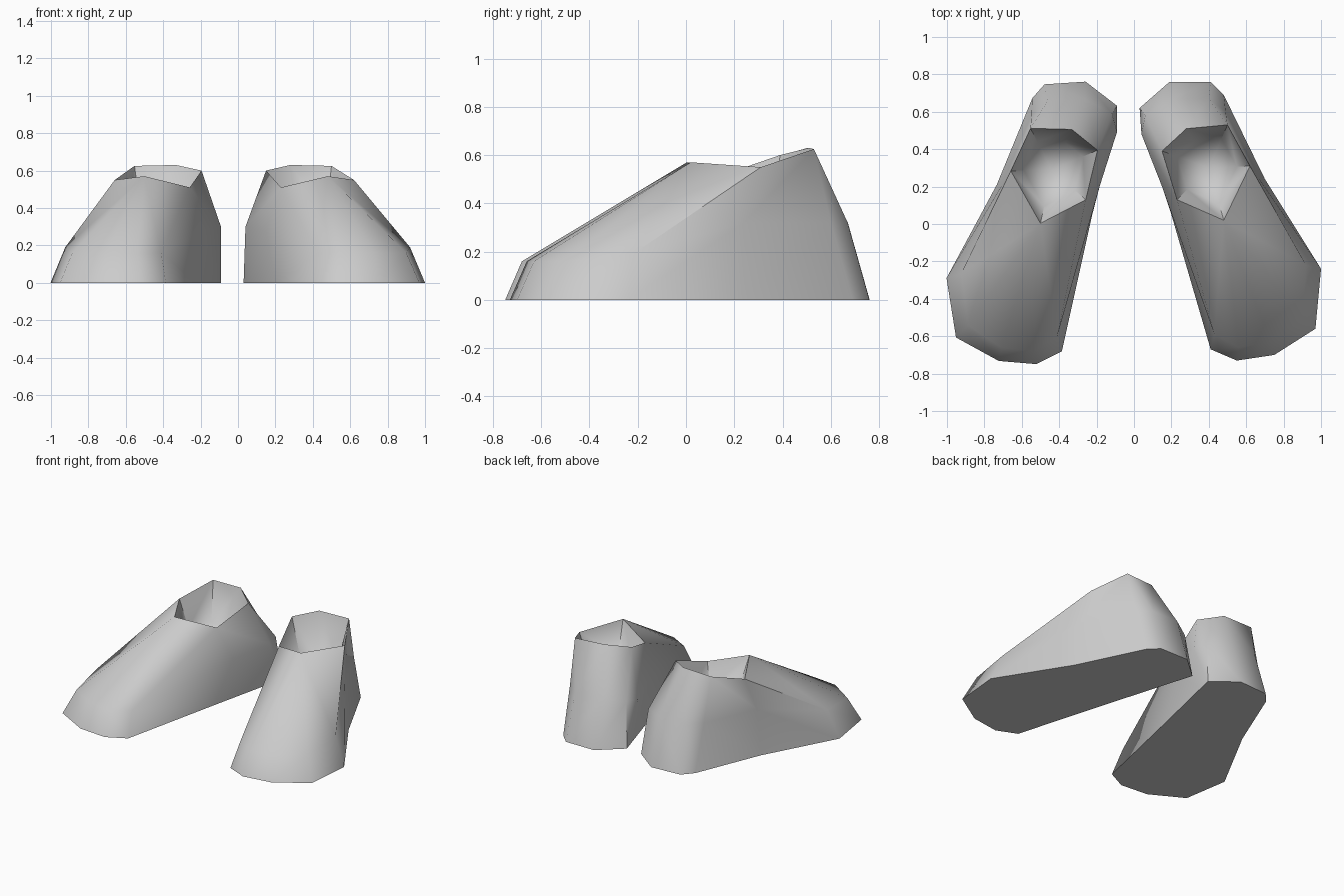
import bpy, bmesh, math
from mathutils import Matrix, Vector

cube = bpy.data.objects.get("Cube")
if cube:
    bpy.data.objects.remove(cube)

grey = bpy.data.materials.new("light_grey")
grey.use_nodes = True
grey.diffuse_color = (0.6, 0.6, 0.6, 1)
grey.node_tree.nodes["Principled BSDF"].inputs["Base Color"].default_value = (0.6, 0.6, 0.6, 1)

# Left shoe rings, counterclockwise from the inner toe corner
SOLE = [(.41, -.67), (.55, -.73), (.75, -.70), (.97, -.56), (1, -.24), (.70, .24),
        (.48, .69), (.41, .76), (.19, .76), (.03, .62), (.06, .52), (.20, .05)]
MID = [(.43, -.59, .16), (.56, -.66, .16), (.73, -.63, .16), (.90, -.50, .16),
       (.92, -.22, .19), (.67, .24, .32), (.49, .60, .32), (.40, .67, .32),
       (.20, .67, .32), (.06, .58, .31), (.04, .48, .30), (.15, .20, .28)]
# Ankle opening, and which of its corners each ring point runs up to
RIM = [(.48, .02, .57), (.23, .13, .51), (.15, .39, .60),
       (.28, .51, .63), (.50, .53, .625), (.62, .31, .55)]
UP = [1, 0, 0, 0, 5, 5, 4, 4, 3, 2, 2, 1]


def make_shoe(name, matrix):
    bm = bmesh.new()
    sole = [bm.verts.new((x, y, 0)) for x, y in SOLE]
    mid = [bm.verts.new(p) for p in MID]
    rim = [bm.verts.new(p) for p in RIM]
    count = len(sole)

    # Sole and lower wall
    bm.faces.new(sole[::-1])
    for i in range(count):
        j = (i + 1) % count
        bm.faces.new((sole[i], sole[j], mid[j], mid[i]))

    # Upper, rising to the opening
    for i in range(count):
        j = (i + 1) % count
        a, b, ta, tb = mid[i], mid[j], rim[UP[i]], rim[UP[j]]
        if ta == tb:
            bm.faces.new((a, b, ta))
        elif UP[i] == 0:
            bm.faces.new((a, b, ta))
            bm.faces.new((b, tb, ta))
        else:
            bm.faces.new((a, b, tb))
            bm.faces.new((a, tb, ta))

    # Rounded hollow inside the opening
    floor = Vector((.40, .30, .25))
    bowl = []
    for v in rim:
        p = v.co.lerp(floor, .32)
        p.z = .36
        bowl.append(bm.verts.new(p))
    centre = bm.verts.new(floor)
    for i in range(len(rim)):
        j = (i + 1) % len(rim)
        bm.faces.new((rim[i], rim[j], bowl[j], bowl[i]))
        bm.faces.new((bowl[i], bowl[j], centre))

    bm.transform(matrix)
    bmesh.ops.recalc_face_normals(bm, faces=bm.faces)
    mesh = bpy.data.meshes.new(name)
    bm.to_mesh(mesh)
    bm.free()
    mesh.materials.append(grey)
    shoe = bpy.data.objects.new(name, mesh)
    bpy.context.collection.objects.link(shoe)
    bpy.ops.object.select_all(action='DESELECT')
    shoe.select_set(True)
    bpy.context.view_layer.objects.active = shoe
    bpy.ops.object.shade_smooth_by_angle(angle=math.radians(52))


make_shoe("left_shoe", Matrix.Identity(4))
# The right shoe is mirrored and turned slightly
make_shoe("right_shoe", Matrix.Translation((-.02, .015, 0))
          @ Matrix.Rotation(.065, 4, 'Z') @ Matrix.Scale(-1, 4, (1, 0, 0)))
